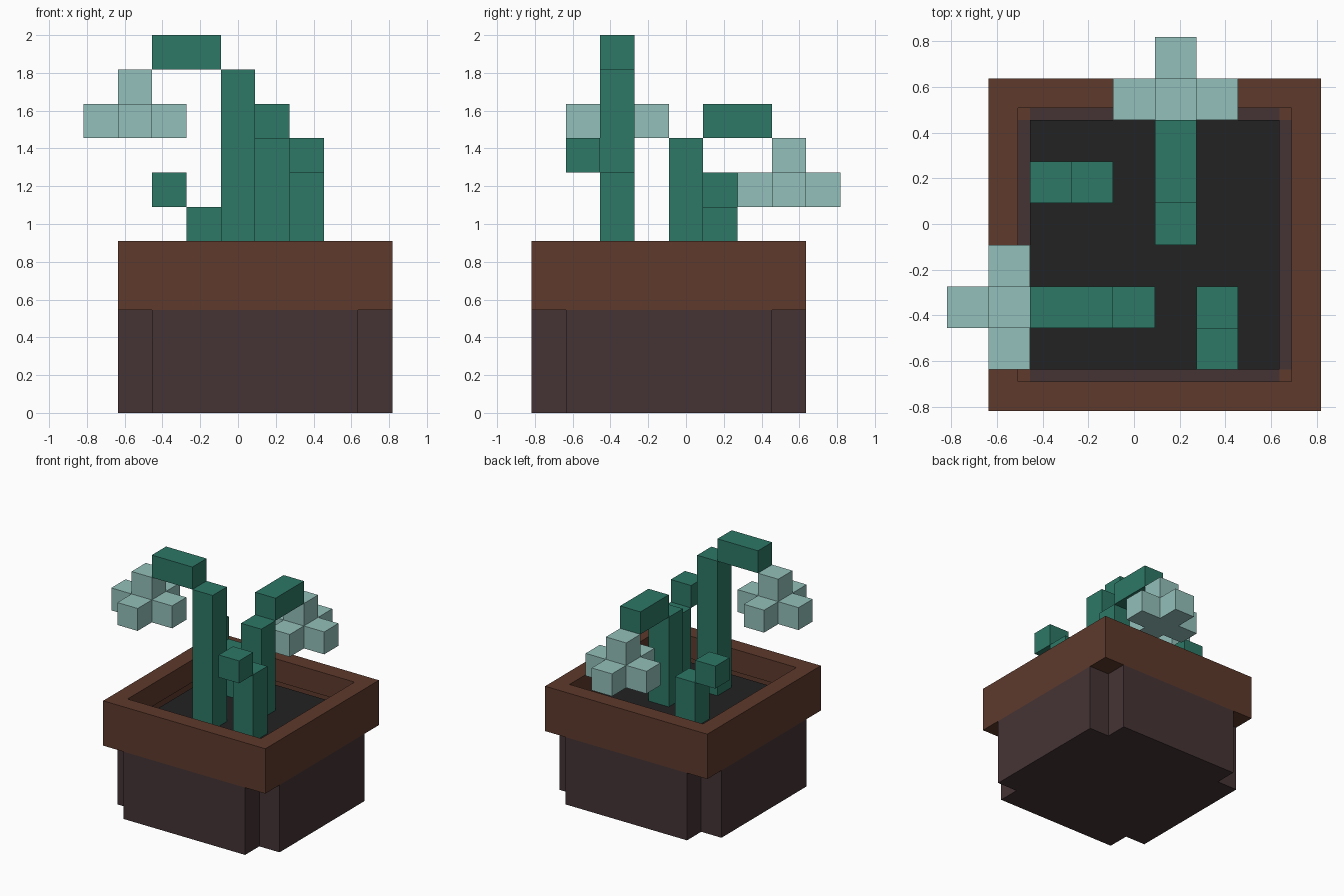
import bpy
import bmesh
from mathutils import Matrix, Vector

U = 2 / 11  # one block; all sizes below are in blocks

cube = bpy.data.objects.get("Cube")
if cube:
    bpy.data.objects.remove(cube, do_unlink=True)


def material(name, hex_code):
    srgb = [int(hex_code[i:i + 2], 16) / 255 for i in (0, 2, 4)]
    colour = [c / 12.92 if c < 0.04 else ((c + 0.055) / 1.055) ** 2.4 for c in srgb] + [1]
    mat = bpy.data.materials.new(name)
    mat.use_nodes = True
    mat.diffuse_color = colour
    bsdf = next(n for n in mat.node_tree.nodes if n.type == 'BSDF_PRINCIPLED')
    bsdf.inputs["Base Color"].default_value = colour
    return mat


terracotta = material("terracotta rim", "5E3A2C")
clay = material("dark clay", "453435")
earth = material("earth", "222222")
green = material("stem green", "2D7866")
petal = material("pale petal", "93C0BA")


def finish(name, bm, mat):
    bmesh.ops.recalc_face_normals(bm, faces=bm.faces)
    bmesh.ops.scale(bm, vec=(U, U, U), verts=bm.verts)
    mesh = bpy.data.meshes.new(name)
    bm.to_mesh(mesh)
    bm.free()
    mesh.materials.append(mat)
    obj = bpy.data.objects.new(name, mesh)
    bpy.context.collection.objects.link(obj)
    return obj


def add_box(bm, low, high):
    low, high = Vector(low), Vector(high)
    place = Matrix.Translation((low + high) / 2) @ Matrix.Diagonal((*(high - low), 1))
    return bmesh.ops.create_cube(bm, size=1, matrix=place)


def add_cross(bm, centre, half, notch, z0, z1):
    """Square prism with its four corners notched out."""
    a, b = half, half - notch
    points = []
    quarter = [(a, -b), (a, b), (b, b)]
    for turn in range(4):
        points += quarter
        quarter = [(-y, x) for x, y in quarter]
    base = bm.faces.new([bm.verts.new((centre[0] + x, centre[1] + y, z0)) for x, y in points])
    new = bmesh.ops.extrude_face_region(bm, geom=[base], use_keep_orig=True)["geom"]
    top = [v for v in new if isinstance(v, bmesh.types.BMVert)]
    bmesh.ops.translate(bm, verts=top, vec=(0, 0, z1 - z0))


# Pot body
bm = bmesh.new()
add_cross(bm, (0.5, -0.5), 4, 1, 0, 3)
finish("pot_body", bm, clay)

# Rim with a sunken opening
bm = bmesh.new()
add_box(bm, (-3.5, -4.5, 3), (4.5, 3.5, 5))
bm.normal_update()
top = max(bm.faces, key=lambda f: f.calc_center_median().z)
bmesh.ops.inset_region(bm, faces=[top], thickness=1)
well = bmesh.ops.extrude_discrete_faces(bm, faces=[top])["faces"][0]
bmesh.ops.translate(bm, verts=well.verts, vec=(0, 0, -1))
bmesh.ops.delete(bm, geom=[well], context='FACES_ONLY')
finish("pot_rim", bm, terracotta)

# Soil
bm = bmesh.new()
add_box(bm, (-2.5, -3.5, 3.2), (3.5, 2.5, 4))
finish("soil", bm, earth)


def stem(name, x, y, height, lean, reach):
    """Upright stalk with an arm leaning out of its top."""
    bm = bmesh.new()
    add_box(bm, (x - 0.5, y - 0.5, 4), (x + 0.5, y + 0.5, height))
    ends = [(x + lean[0] * k, y + lean[1] * k) for k in (1, reach)]
    low = [min(e[i] for e in ends) - 0.5 for i in (0, 1)]
    high = [max(e[i] for e in ends) + 0.5 for i in (0, 1)]
    add_box(bm, (*low, height), (*high, height + 1))
    finish(name, bm, green)


def flower(name, x, y, z):
    """Hanging bloom: a cross of petals below a central block."""
    bm = bmesh.new()
    add_cross(bm, (x, y), 1.5, 1, z, z + 1)
    add_box(bm, (x - 0.5, y - 0.5, z + 1), (x + 0.5, y + 0.5, z + 2))
    finish(name, bm, petal)


# Flowering stems
stem("tall_stem", 0, -2, 10, (-1, 0), 2)
flower("tall_flower", -3, -2, 8)
stem("back_stem", 1, 0, 8, (0, 1), 2)
flower("back_flower", 1, 3, 6)

# Young shoots
stem("front_shoot", 2, -2, 7, (0, -1), 1)
stem("small_shoot", -1, 1, 6, (-1, 0), 1)
